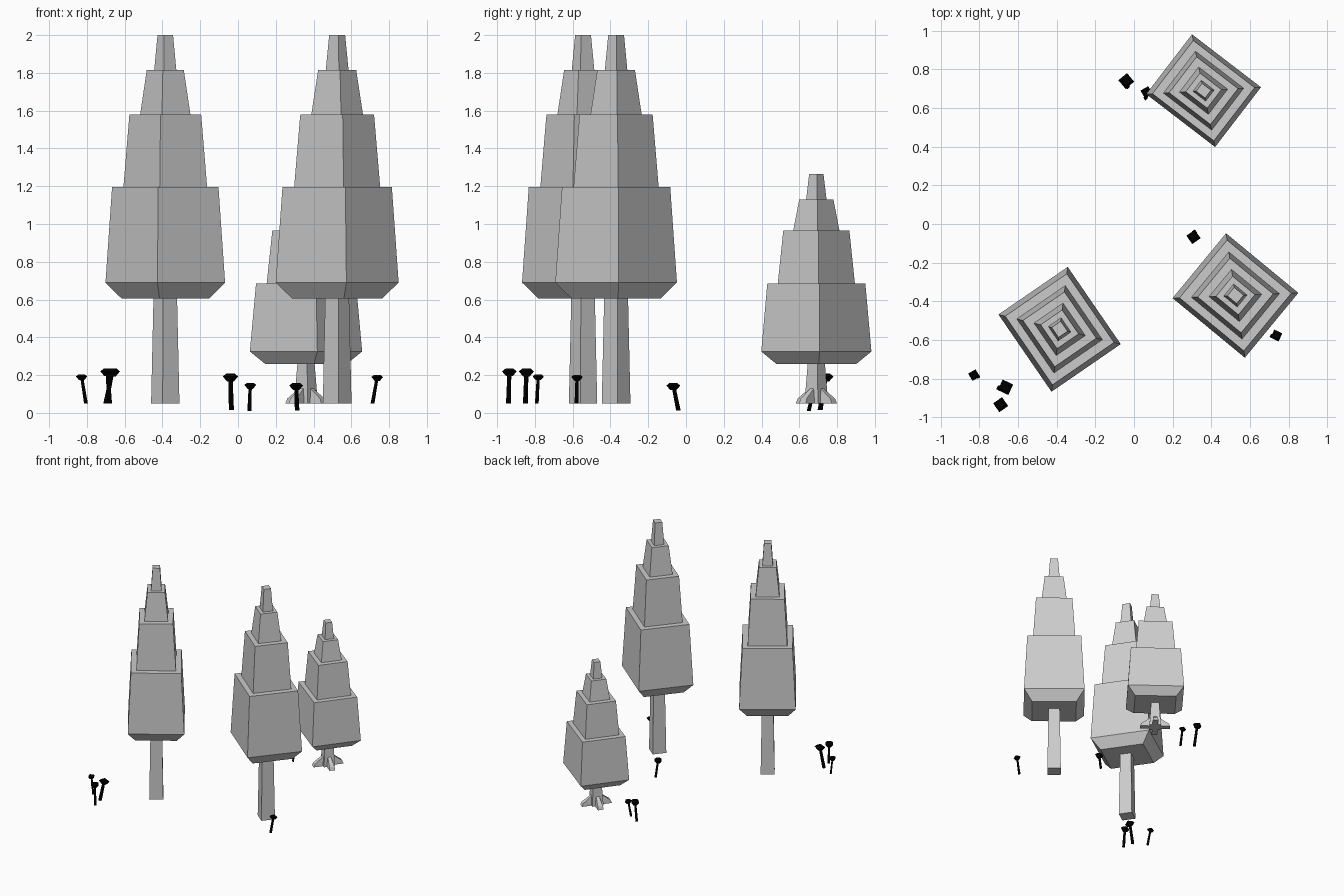
import bpy, bmesh, math
from mathutils import Vector, Matrix

if "Cube" in bpy.data.objects:
    bpy.data.objects.remove(bpy.data.objects["Cube"])


def material(name, rgb):
    m = bpy.data.materials.new(name)
    m.use_nodes = True
    m.diffuse_color = (*rgb, 1)
    m.node_tree.nodes["Principled BSDF"].inputs["Base Color"].default_value = (*rgb, 1)
    return m


GREY = material("pale grey", (0.6, 0.6, 0.6))
BLACK = material("black", (0, 0, 0))


def box_stack(bm, levels):
    """Stack of rectangles (centre, width, depth), skinned and capped."""
    rings = []
    for centre, w, d in levels:
        rings.append([bm.verts.new(Vector(centre) + Vector((sx * w / 2, sy * d / 2, 0)))
                      for sx, sy in ((-1, -1), (1, -1), (1, 1), (-1, 1))])
    for a, b in zip(rings, rings[1:]):
        for i in range(4):
            j = (i + 1) % 4
            bm.faces.new((a[i], a[j], b[j], b[i]))
    bm.faces.new(rings[0][::-1])
    bm.faces.new(rings[-1])


def finish(name, bm, mat, location, angle):
    bmesh.ops.recalc_face_normals(bm, faces=bm.faces)
    mesh = bpy.data.meshes.new(name)
    bm.to_mesh(mesh)
    bm.free()
    mesh.materials.append(mat)
    ob = bpy.data.objects.new(name, mesh)
    bpy.context.collection.objects.link(ob)
    ob.location = location
    ob.rotation_euler.z = math.radians(angle)
    return ob


# Bottom and top width of each tier, relative to the widest level
TIERS = ((1, 0.89), (0.7, 0.6), (0.42, 0.31), (0.185, 0.13))


def tree(name, location, angle, w, d, heights, trunk):
    # Foliage: tapered underside and four stepped tiers
    bm = bmesh.new()
    levels = [((0, 0, heights[0]), w * 0.73, d * 0.73)]
    for (low, high), z0, z1 in zip(TIERS, heights[1:], heights[2:]):
        levels += [((0, 0, z0), w * low, d * low), ((0, 0, z1), w * high, d * high)]
    box_stack(bm, levels)
    finish(name + "_foliage", bm, GREY, location, angle)
    # Trunk
    bm = bmesh.new()
    box_stack(bm, [((0, 0, 0.05), trunk[0], trunk[0]),
                   ((0, 0, heights[0]), trunk[1], trunk[1])])
    finish(name + "_trunk", bm, GREY, location, angle)


TALL = (0.605, 0.69, 1.195, 1.58, 1.815, 2.0)
SHORT = (0.26, 0.325, 0.685, 0.965, 1.13, 1.265)
tree("left_tree", (0.525, -0.37, 0), 50.5, 0.435, 0.485, TALL, (0.108, 0.09))
tree("right_tree", (-0.385, -0.545, 0), 34.5, 0.435, 0.485, TALL, (0.108, 0.09))
tree("back_tree", (0.36, 0.69, 0), 52.5, 0.39, 0.45, SHORT, (0.09, 0.065))

# Roots splaying from the short tree
for i in range(4):
    bm = bmesh.new()
    box_stack(bm, [((0.07, 0, 0.05), 0.1, 0.045),
                   ((0.065, 0, 0.075), 0.09, 0.04),
                   ((0.03, 0, 0.13), 0.015, 0.025)])
    finish(f"root_{i + 1}", bm, GREY, (0.36, 0.69, 0), 52.5 + 90 * i)


def mushroom(name, foot, head, size, angle):
    # Leaning square stem
    turn = Matrix.Rotation(math.radians(-angle), 3, "Z")
    lean = turn @ (Vector(head) - Vector(foot))
    bm = bmesh.new()
    box_stack(bm, [((0, 0, 0), size * 0.33, size * 0.33), (lean, size * 0.27, size * 0.27)])
    finish(name + "_stem", bm, BLACK, foot, angle)
    # Square cap, narrow below and above its rim
    bm = bmesh.new()
    box_stack(bm, [((0, 0, -size * 0.45), size * 0.45, size * 0.45),
                   ((0, 0, 0), size, size),
                   ((0, 0, size * 0.25), size * 0.55, size * 0.55)])
    finish(name + "_cap", bm, BLACK, head, angle)


MUSHROOMS = (
    ((-0.805, -0.79, 0.05), (-0.828, -0.782, 0.193), 0.044, 30),
    ((-0.70, -0.85, 0.05), (-0.665, -0.845, 0.22), 0.06, 65),
    ((-0.68, -0.94, 0.05), (-0.69, -0.935, 0.22), 0.056, 35),
    ((-0.035, 0.71, 0.015), (-0.04, 0.74, 0.193), 0.058, 40),
    ((0.06, 0.65, 0.01), (0.065, 0.682, 0.148), 0.046, 30),
    ((0.313, -0.04, 0.012), (0.308, -0.067, 0.145), 0.053, 35),
    ((0.712, -0.58, 0.05), (0.737, -0.577, 0.19), 0.046, 65),
)
for n, spec in enumerate(MUSHROOMS, 1):
    mushroom(f"mushroom_{n}", *spec)
